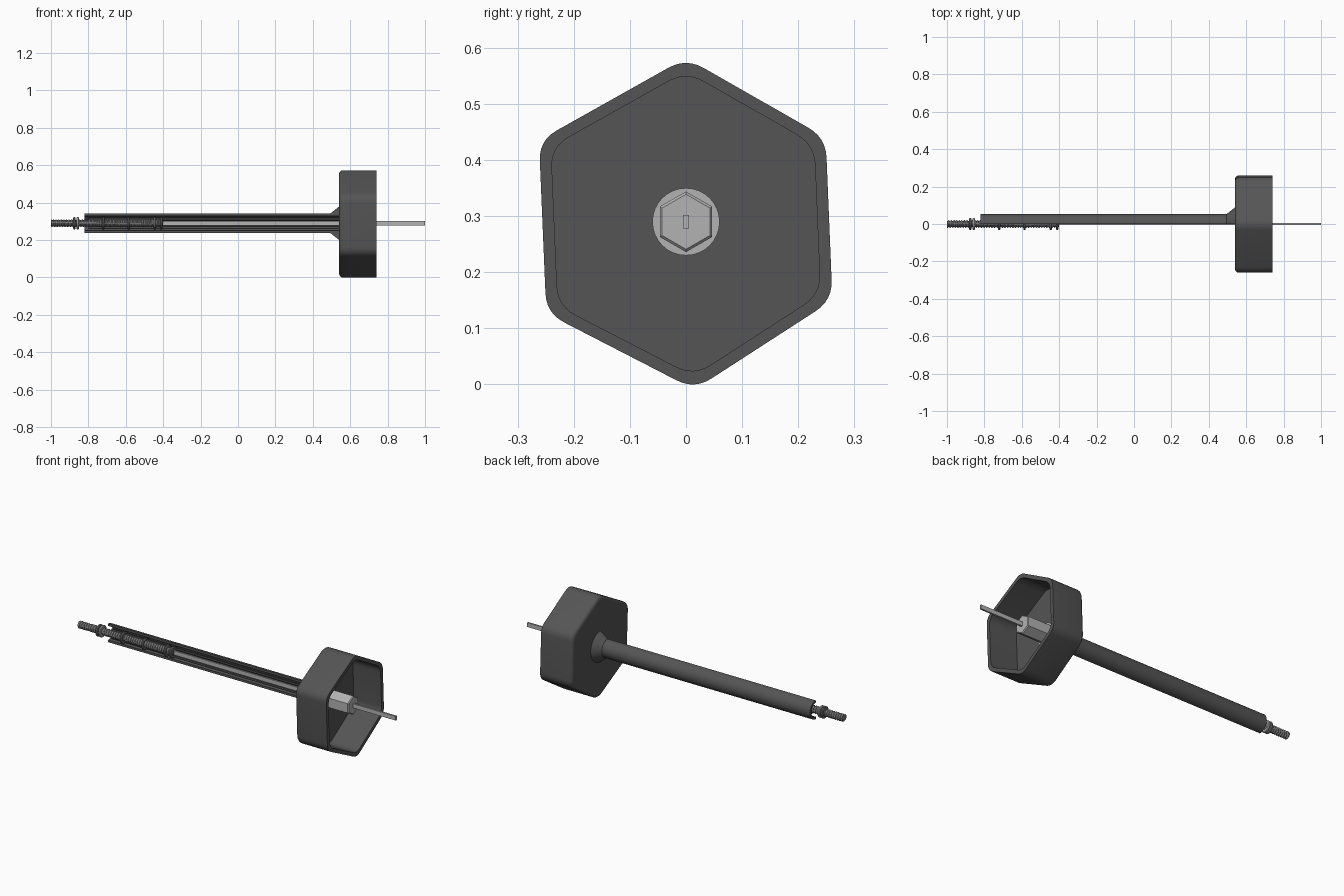
import bpy, bmesh
from math import sin, cos, pi, radians
from mathutils import Vector

if "Cube" in bpy.data.objects:
    bpy.data.objects.remove(bpy.data.objects["Cube"])

CZ = 0.29  # height of the shared axis


def material(name, v):
    m = bpy.data.materials.new(name)
    m.diffuse_color = (v, v, v, 1)
    m.use_nodes = True
    m.node_tree.nodes["Principled BSDF"].inputs["Base Color"].default_value = m.diffuse_color
    return m


DARK = material("charcoal", 0.09)
STEEL = material("steel", 0.45)
MID = material("dull_steel", 0.2)


def finish(bm, name, mat, angle=35):
    bmesh.ops.recalc_face_normals(bm, faces=bm.faces)
    me = bpy.data.meshes.new(name)
    bm.to_mesh(me)
    bm.free()
    ob = bpy.data.objects.new(name, me)
    bpy.context.collection.objects.link(ob)
    me.materials.append(mat)
    bpy.ops.object.select_all(action='DESELECT')
    bpy.context.view_layer.objects.active = ob
    ob.select_set(True)
    bpy.ops.object.shade_smooth_by_angle(angle=radians(angle))
    return ob


def loft(name, loops, mat, angle=35):
    """Bridge closed loops of equal length and cap both ends."""
    bm = bmesh.new()
    rings = [[bm.verts.new(p) for p in lp] for lp in loops]
    n = len(rings[0])
    for a, b in zip(rings, rings[1:]):
        for i in range(n):
            j = (i + 1) % n
            bm.faces.new((a[i], a[j], b[j], b[i]))
    bm.faces.new(rings[0])
    bm.faces.new(rings[-1])
    return finish(bm, name, mat, angle)


def ring(x, r, n=32):
    return [(x, r * sin(2 * pi * i / n), CZ + r * cos(2 * pi * i / n)) for i in range(n)]


def half_lathe(name, profile, mat, n=24):
    """Sweep a closed (x, r) section half a turn on the +y side."""
    loops = []
    for k in range(n + 1):
        a = -pi / 2 + pi * k / n
        loops.append([(x, r * cos(a), CZ + r * sin(a)) for x, r in profile])
    return loft(name, loops, mat)


# hexagonal cup outline, slightly irregular, with rounded corners
HEX = [Vector(p) for p in [(0, .582), (.249, .440), (.261, .150),
                           (.015, -.009), (-.249, .127), (-.262, .435)]]


def hex_loop(x, d, t=0.036, steps=6):
    pts = []
    for i, p in enumerate(HEX):
        u = (HEX[i - 1] - p).normalized()
        v = (HEX[(i + 1) % 6] - p).normalized()
        s = abs(u.x * v.y - u.y * v.x)
        c = p + (u + v) * (d / s)
        a, b = c + u * t, c + v * t
        for k in range(steps + 1):
            f = k / steps
            q = a * (1 - f) ** 2 + c * (2 * f * (1 - f)) + b * f * f
            pts.append((x, q.x, q.y))
    return pts


R = 0.02
cup = [hex_loop(0.54 + R * (1 - cos(k * pi / 8)), R * (1 - sin(k * pi / 8))) for k in range(5)]
cup += [hex_loop(0.74, 0), hex_loop(0.74, 0.021), hex_loop(0.565, 0.021)]
loft("hex_cup", cup, DARK)

# half-round handle shell with a flared root
flare = [(0.545 - 0.05 * cos(k * pi / 12), 0.093 - 0.04 * (1 - (1 - sin(pi / 2 - k * pi / 12))))
         for k in range(7)]
half_lathe("handle_shell", [(-0.82, 0.04), (-0.82, 0.053)] + flare + [(0.545, 0.04)], DARK)

# inner half sleeve and the web joining it to the shell
half_lathe("inner_sleeve", [(-0.80, 0.018), (-0.80, 0.028), (0.545, 0.028), (0.545, 0.018)], DARK)


def box(name, lo, hi, mat):
    loft(name, [[(x, lo[1], lo[2]), (x, hi[1], lo[2]), (x, hi[1], hi[2]), (x, lo[1], hi[2])]
                for x in (lo[0], hi[0])], mat)


box("sleeve_web", (-0.80, 0.024, CZ - 0.006), (0.545, 0.045, CZ + 0.006), DARK)

# flat blade running through the handle and out past the cup
box("blade", (-0.45, -0.005, CZ - 0.012), (1.0, 0.005, CZ + 0.012), STEEL)

# hex socket with its collar inside the cup
loft("socket_collar", [ring(0.56, 0.06), ring(0.58, 0.06)], STEEL)
loft("hex_socket", [ring(0.56, 0.054, 6), ring(0.725, 0.054, 6), ring(0.73, 0.049, 6)], STEEL, 20)

# helical threaded rod
PITCH, SEG = 0.014, 24
rows = []
count = int(0.6 / (PITCH / 4))
for k in range(count + 1):
    x = -1.0 + 0.6 * k / count
    row = []
    for i in range(SEG):
        ph = (x / PITCH + i / SEG) % 1
        r = 0.015 + 0.007 * (1 - abs(2 * ph - 1))
        a = 2 * pi * i / SEG
        row.append((x, r * sin(a), CZ + r * cos(a)))
    rows.append(row)
loft("threaded_rod", rows, MID, 50)

# collars along the threaded rod
for i, x in enumerate((-0.875, -0.857, -0.72, -0.585, -0.445, -0.41)):
    w, r = 0.006, 0.033
    loft(f"rod_collar_{i + 1}", [ring(x - w, r - .004), ring(x - w / 2, r),
                                 ring(x + w / 2, r), ring(x + w, r - .004)],
         STEEL if i == 1 else MID)
